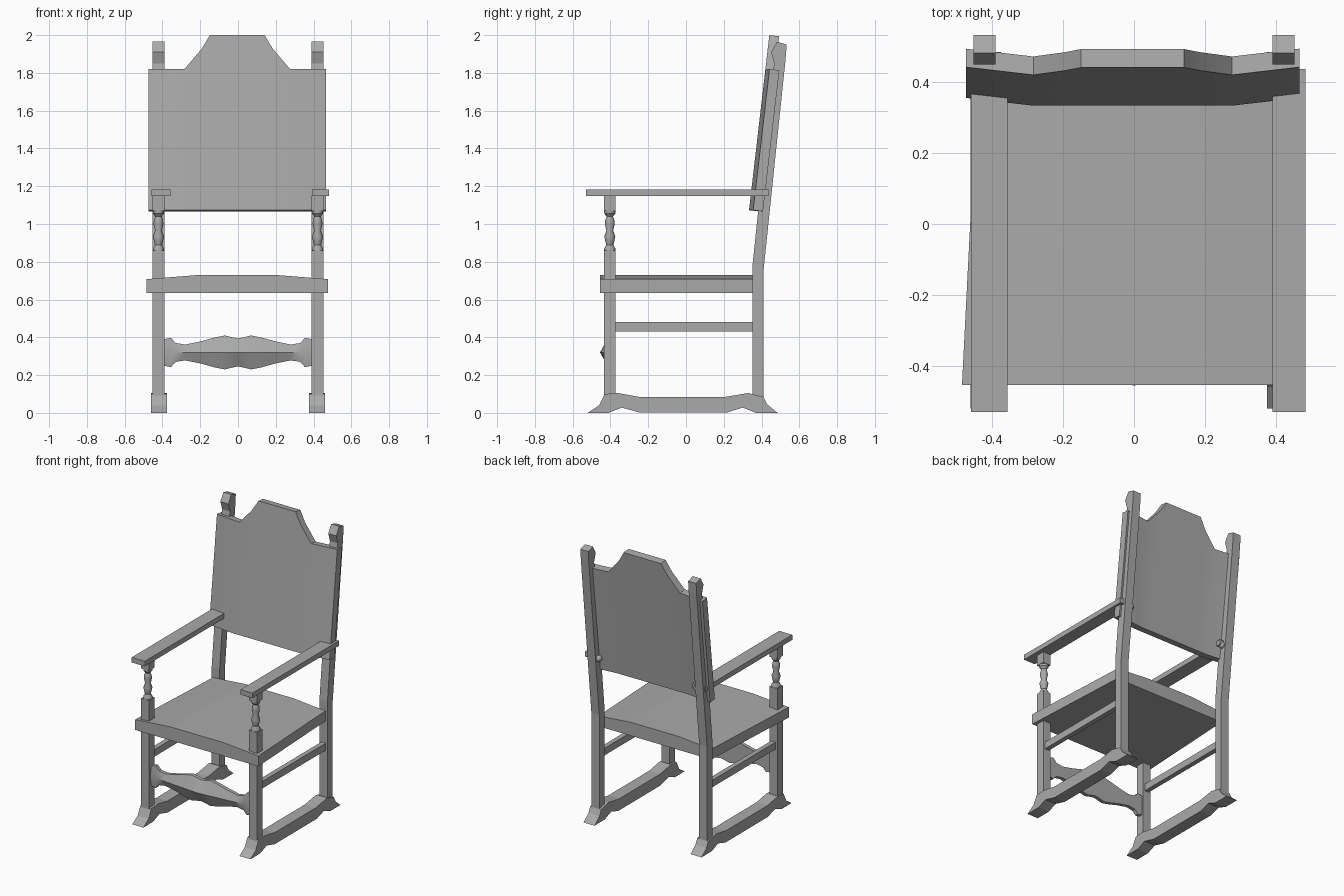
import bpy, bmesh, math

default = bpy.data.objects.get("Cube")
if default:
    bpy.data.objects.remove(default, do_unlink=True)

grey = bpy.data.materials.new("plain_grey")
grey.use_nodes = True
COLOUR = (0.4, 0.4, 0.4, 1)
grey.diffuse_color = COLOUR
grey.node_tree.nodes["Principled BSDF"].inputs["Base Color"].default_value = COLOUR


def finish(name, bm, smooth=False):
    bmesh.ops.recalc_face_normals(bm, faces=bm.faces[:])
    mesh = bpy.data.meshes.new(name)
    bm.to_mesh(mesh)
    bm.free()
    mesh.materials.append(grey)
    obj = bpy.data.objects.new(name, mesh)
    bpy.context.collection.objects.link(obj)
    if smooth:
        bpy.ops.object.select_all(action='DESELECT')
        obj.select_set(True)
        bpy.context.view_layer.objects.active = obj
        bpy.ops.object.shade_smooth_by_angle(angle=math.radians(35))
    return obj


def loft(name, sections, smooth=False, closed=False):
    """Join equal-length rings of points; cap the ends unless closed."""
    bm = bmesh.new()
    rings = [[bm.verts.new(p) for p in s] for s in sections]
    n = len(rings[0])
    for a, b in zip(rings, rings[1:]):
        for i in range(n):
            j = (i + 1) % n
            bm.faces.new((a[i], a[j], b[j], b[i]))
    bm.faces.new(rings[0])
    bm.faces.new(rings[-1])
    return finish(name, bm, smooth)


def side_prism(name, profile, x0, x1):
    """Extrude a (y, z) profile across x."""
    return loft(name, [[(x, y, z) for y, z in profile] for x in (x0, x1)])


def box(name, x0, x1, y0, y1, z0, z1):
    return side_prism(name, [(y0, z0), (y1, z0), (y1, z1), (y0, z1)], x0, x1)


def turned(name, x, y, profile, sides=16):
    """Turn a (radius, z) profile around a vertical axis."""
    angles = [2 * math.pi * i / sides for i in range(sides)]
    return loft(name, [[(x + r * math.cos(a), y + r * math.sin(a), z) for a in angles]
                       for r, z in profile], smooth=True)


RUNNER = [(-.52, 0), (-.46, .04), (-.43, .1), (-.36, .105), (-.25, .085), (.21, .085),
          (.33, .105), (.41, .085), (.43, .045), (.485, 0),
          (.37, 0), (.3, .028), (.22, .003), (-.25, .003), (-.34, .028), (-.41, 0)]
POST = [(.352, .05), (.352, .78), (.458, 1.8), (.468, 1.85), (.45, 1.91), (.482, 1.965),
        (.533, 1.95), (.527, 1.87), (.41, .75), (.41, .05)]
BALUSTER = [(.03, .845), (.03, .87), (.019, .89), (.024, .91), (.029, .935), (.018, .965),
            (.026, 1.0), (.024, 1.02), (.017, 1.04), (.029, 1.055), (.03, 1.075)]

for side, s in (("left", 1), ("right", -1)):
    x = s * .421
    # runner, legs and side rail
    side_prism(side + "_runner", RUNNER, x - s * .003 - .043, x - s * .003 + .043)
    side_prism(side + "_back_post", POST, x - .031, x + .031)
    box(side + "_front_leg", x - .031, x + .031, -.434, -.373, .05, .86)
    box(side + "_side_rail", x - .017, x + .017, -.38, .36, .43, .48)
    # turned arm support with square top block
    turned(side + "_arm_baluster", x, -.4035, BALUSTER)
    box(side + "_arm_block", x - .031, x + .031, -.434, -.373, 1.07, 1.15)
    # arm rest, slightly offset to the same side on both
    box(side + "_arm_rest", x - .041 + .011 * s, x + .062 + .0 * s, -.53, .437, 1.147, 1.183) \
        if s > 0 else box(side + "_arm_rest", -.459, -.357, -.53, .437, 1.147, 1.183)
    # small round peg behind the back panel
    bm = bmesh.new()
    bmesh.ops.create_uvsphere(bm, u_segments=12, v_segments=8, radius=.022)
    bmesh.ops.translate(bm, verts=bm.verts, vec=(s * .384, .425, 1.155))
    finish(side + "_peg", bm, True)

# seat: crowned board narrowing towards the back
CROWN = [(-1, .635), (1, .635), (1, .708), (.43, .73), (-.43, .73), (-1, .708)]
loft("seat", [[(w * u - .004, y, z) for u, z in CROWN] for y, w in ((-.454, .481), (.352, .44))])

# back panel: raked board, ends bent backward, stepped crest
HALF_CREST = [(.47, 1.82), (.28, 1.82), (.19, 1.925), (.145, 2.0)]
CREST = [(-x, z) for x, z in HALF_CREST] + [(x, z) for x, z in reversed(HALF_CREST)]


def panel_point(x, z, depth):
    bend = .022 * max(0, (abs(x) - .28) / .19)
    return (x - .004, .333 + (z - 1.068) * .116 + bend + depth, z - depth * .12)


loft("back_panel", [[panel_point(x, 1.073, 0), panel_point(x, 1.073, .052),
                     panel_point(x, z, .052), panel_point(x, z, 0)] for x, z in CREST], smooth=True)

# shaped front stretcher with a ridge swelling at the middle
HALF_SHAPE = [(.395, .07), (.355, .078), (.33, .05), (.28, .042), (.2, .058),
              (.12, .08), (.07, .09), (.03, .08)]
SHAPE = ([(-x, r) for x, r in HALF_SHAPE] + [(0, .074)]
         + [(x, r) for x, r in reversed(HALF_SHAPE)])
sections = []
for x, r in SHAPE:
    ridge = -.42 - .035 * (1 - abs(x) / .395)
    sections.append([(x, -.385, .32 - r), (x, -.41, .32 - r), (x, ridge, .32),
                     (x, -.41, .32 + r), (x, -.385, .32 + r)])
loft("front_stretcher", sections, smooth=True)
